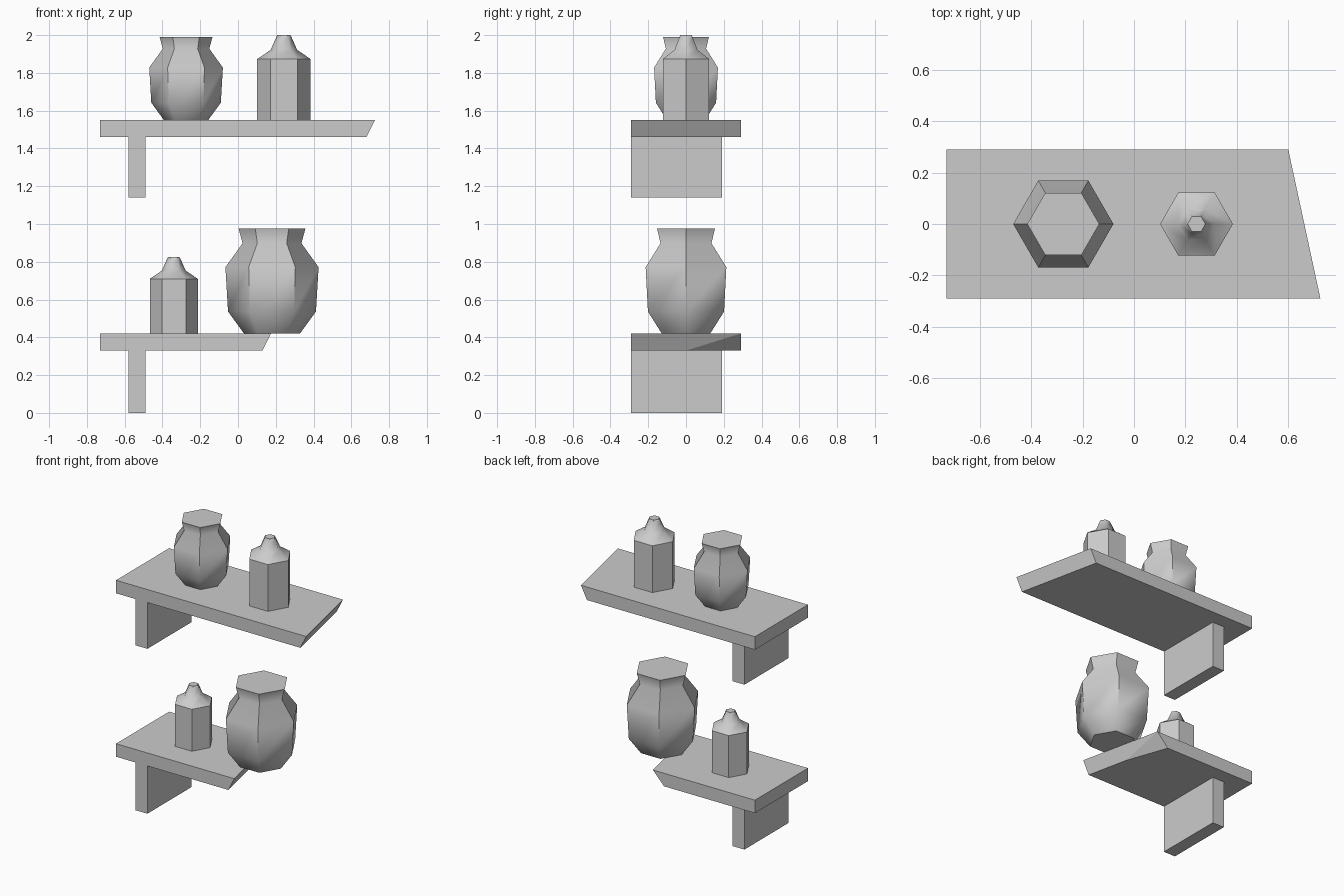
import bpy, bmesh
from math import cos, sin, pi

cube = bpy.data.objects.get("Cube")
if cube:
    bpy.data.objects.remove(cube, do_unlink=True)

GREY = (0.6, 0.6, 0.6, 1)
grey = bpy.data.materials.new("plain_grey")
grey.use_nodes = True
grey.diffuse_color = GREY
grey.node_tree.nodes["Principled BSDF"].inputs["Base Color"].default_value = GREY


def finish(name, bm):
    bmesh.ops.recalc_face_normals(bm, faces=bm.faces)
    mesh = bpy.data.meshes.new(name)
    bm.to_mesh(mesh)
    bm.free()
    mesh.materials.append(grey)
    obj = bpy.data.objects.new(name, mesh)
    bpy.context.collection.objects.link(obj)
    return obj


def box(name, x0, x1, y0, y1, z0, z1):
    bm = bmesh.new()
    bmesh.ops.create_cube(bm, size=1)
    for v in bm.verts:
        v.co.x = x1 if v.co.x > 0 else x0
        v.co.y = y1 if v.co.y > 0 else y0
        v.co.z = z1 if v.co.z > 0 else z0
    return finish(name, bm)


def shelf(name, z, front_x, chip):
    """Board with a slanted, undercut right end; chip breaks its lower back corner."""
    left, half, thick, under, skew = -0.73, 0.29, 0.09, 0.045, 0.125
    bm = bmesh.new()

    def add(x, y, h):
        return bm.verts.new((x, y, h))
    back_x = front_x - skew
    top = [add(left, -half, z), add(front_x, -half, z),
           add(back_x, half, z), add(left, half, z)]
    low = z - thick
    lf = add(left, -half, low)
    rf = add(front_x - under, -half, low)
    mid = add(front_x - under - skew / 2, 0, low)
    rb = add(back_x - under - chip, half, low)
    lb = add(left, half, low)
    a, b, c, d = top
    for face in (top, (lf, rf, mid, rb, lb), (a, b, rf, lf), (c, d, lb, rb),
                 (d, a, lf, lb), (b, c, mid, rf), (c, rb, mid)):
        bm.faces.new(face)
    return finish(name, bm)


def hex_vessel(name, x, z, scale, profile, sharp_bands, sharp_rings):
    """Six-sided turned form; sharp_bands are bands with hard vertical edges."""
    bm = bmesh.new()
    rings = [[bm.verts.new((x + r * scale * cos(i * pi / 3),
                            r * scale * sin(i * pi / 3), z + h * scale))
              for i in range(6)] for r, h in profile]
    for low, high in zip(rings, rings[1:]):
        for i in range(6):
            j = (i + 1) % 6
            bm.faces.new((low[i], low[j], high[j], high[i])).smooth = True
    for cap in (rings[0], rings[-1]):
        for e in bm.faces.new(cap).edges:
            e.smooth = False
    for k in sharp_bands:
        for low, high in zip(rings[k], rings[k + 1]):
            bm.edges.get((low, high)).smooth = False
    for k in sharp_rings:
        for i in range(6):
            bm.edges.get((rings[k][i], rings[k][i - 1])).smooth = False
    return finish(name, bm)


# Radius and height pairs, from the base up
POT = [(0.117, 0), (0.184, 0.092), (0.195, 0.278), (0.123, 0.378), (0.14, 0.44)]
BOTTLE = [(0.127, 0), (0.127, 0.29), (0.063, 0.333), (0.038, 0.39), (0.031, 0.405)]

# Each level: shelf top height, shelf front end, chip, pot x and size, bottle x and size
levels = {"lower": (0.42, 0.175, 0.04, 0.18, 1.265, -0.34, 1.0),
          "upper": (1.55, 0.725, 0, -0.275, 1.0, 0.243, 1.115)}
for level, (z, end, chip, pot_x, pot_s, bot_x, bot_s) in levels.items():
    shelf(level + "_shelf", z, end, chip)
    box(level + "_bracket", -0.58, -0.49, -0.29, 0.19, z - (0.42 if level == "lower" else 0.41), z - 0.09)
    hex_vessel(level + "_pot", pot_x, z, pot_s, POT, (1, 2, 3), ())
    hex_vessel(level + "_bottle", bot_x, z, bot_s, BOTTLE, (0, 3), (1,))
